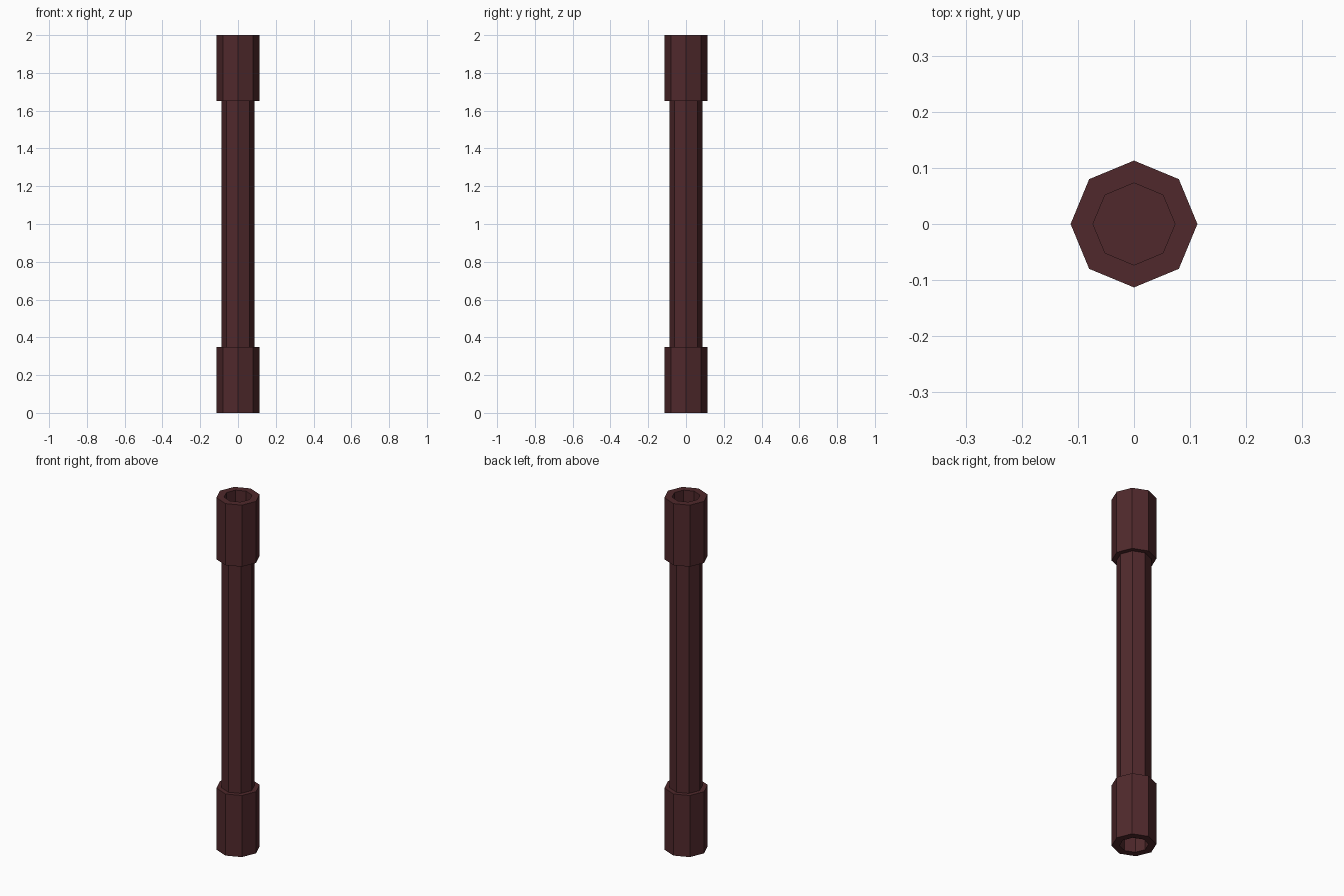
import bpy, bmesh, math

if "Cube" in bpy.data.objects:
    bpy.data.objects.remove(bpy.data.objects["Cube"])

SIDES = 8
R_COLLAR, R_SHAFT, R_BORE = 0.113, 0.087, 0.073
COLLAR_H, HEIGHT = 0.35, 2.0

mat = bpy.data.materials.new("dark_red_brown")
mat.diffuse_color = (0.08, 0.022, 0.025, 1)
mat.use_nodes = True
mat.node_tree.nodes["Principled BSDF"].inputs["Base Color"].default_value = mat.diffuse_color


def lathe(name, profile, cap_ends=False, closed=False):
    """Revolve (radius, z) points around z into a flat-faced octagonal solid."""
    bm = bmesh.new()
    rings = [[bm.verts.new((r * math.cos(2 * math.pi * i / SIDES),
                            r * math.sin(2 * math.pi * i / SIDES), z))
              for i in range(SIDES)] for r, z in profile]
    pairs = list(zip(rings, rings[1:]))
    if closed:
        pairs.append((rings[-1], rings[0]))
    for a, b in pairs:
        for i in range(SIDES):
            j = (i + 1) % SIDES
            bm.faces.new((a[i], a[j], b[j], b[i]))
    if cap_ends:
        bm.faces.new(rings[0])
        bm.faces.new(rings[-1])
    bmesh.ops.recalc_face_normals(bm, faces=bm.faces)
    mesh = bpy.data.meshes.new(name)
    bm.to_mesh(mesh)
    bm.free()
    mesh.materials.append(mat)
    obj = bpy.data.objects.new(name, mesh)
    bpy.context.collection.objects.link(obj)
    return obj


# pipe with a wider collar and a blind octagonal socket at each end
lower = [(R_BORE, COLLAR_H), (R_BORE, 0), (R_COLLAR, 0),
         (R_COLLAR, COLLAR_H), (R_SHAFT, COLLAR_H)]
upper = [(r, HEIGHT - z) for r, z in reversed(lower)]
lathe("pipe", lower + upper, cap_ends=True)
